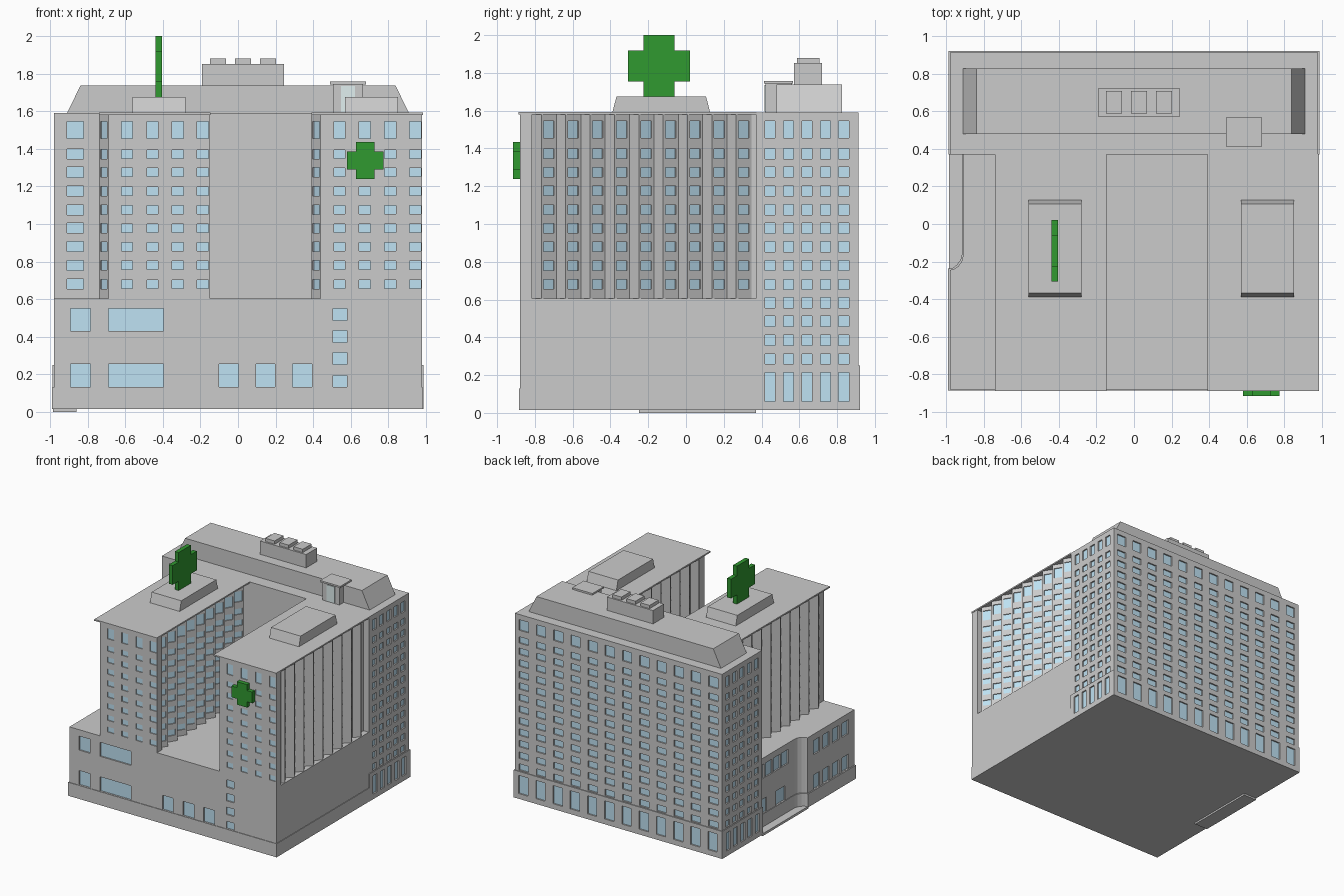
import bpy
from math import hypot

if "Cube" in bpy.data.objects:
    bpy.data.objects.remove(bpy.data.objects["Cube"])


def material(name, rgb):
    m = bpy.data.materials.new(name)
    m.diffuse_color = (*rgb, 1)
    m.use_nodes = True
    m.node_tree.nodes["Principled BSDF"].inputs["Base Color"].default_value = m.diffuse_color
    return m


BLUE = material("window_blue", (0.52, 0.76, 0.9))
PALE = material("pale_glass", (0.75, 0.87, 0.87))
GREEN = material("sign_green", (0.03, 0.32, 0.03))


def mesh(name, verts, faces, mat=None):
    me = bpy.data.meshes.new(name)
    me.from_pydata(verts, [], faces)
    ob = bpy.data.objects.new(name, me)
    bpy.context.collection.objects.link(ob)
    if mat:
        me.materials.append(mat)
    return ob


def box(name, x, y, z, tx=0, ty=0, mat=None):
    """Box from ranges; tx, ty pull the top edges inwards."""
    v = []
    for zz, a, b in ((z[0], 0, 0), (z[1], tx, ty)):
        v += [(x[0] + a, y[0] + b, zz), (x[1] - a, y[0] + b, zz),
              (x[1] - a, y[1] - b, zz), (x[0] + a, y[1] - b, zz)]
    f = [(3, 2, 1, 0), (4, 5, 6, 7)] + [(i, (i + 1) % 4, (i + 1) % 4 + 4, i + 4) for i in range(4)]
    return mesh(name, v, f, mat)


def building(name, outline, z0, z1, windows, depth=0.012):
    """Prism on a counter-clockwise outline; windows[edge] = recessed (u0, u1, z0, z1)."""
    wv, wf, gv, gf = [], [], [], []

    def quad(vs, fs, pts):
        fs.append(tuple(range(len(vs), len(vs) + len(pts))))
        vs.extend(pts)

    for i, a in enumerate(outline):
        b = outline[(i + 1) % len(outline)]
        length = hypot(b[0] - a[0], b[1] - a[1])
        dx, dy = (b[0] - a[0]) / length, (b[1] - a[1]) / length

        def p(u, z, d=0):
            return (a[0] + dx * u - dy * d, a[1] + dy * u + dx * d, z)

        rects = windows.get(i, [])
        us = sorted({0, round(length, 5)} | {round(u, 5) for r in rects for u in r[:2]})
        zs = sorted({z0, z1} | {round(z, 5) for r in rects for z in r[2:]})
        for ua, ub in zip(us, us[1:]):
            for za, zb in zip(zs, zs[1:]):
                u, z = (ua + ub) / 2, (za + zb) / 2
                if not any(r[0] < u < r[1] and r[2] < z < r[3] for r in rects):
                    quad(wv, wf, [p(ua, za), p(ub, za), p(ub, zb), p(ua, zb)])
        for ua, ub, za, zb in rects:
            ring = [(ua, za), (ub, za), (ub, zb), (ua, zb)]
            quad(gv, gf, [p(*c, depth) for c in ring])
            for c, d in zip(ring, ring[1:] + ring[:1]):
                quad(wv, wf, [p(*c), p(*d), p(*d, depth), p(*c, depth)])
    quad(wv, wf, [(x, y, z1) for x, y in outline])
    quad(wv, wf, [(x, y, z0) for x, y in reversed(outline)])
    mesh(name, wv, wf)
    if gf:
        mesh(name + "_windows", gv, gf, BLUE)


def grid(centres, w, rows):
    return [(c - w / 2, c + w / 2, a, b) for c in centres for a, b in rows]


def rows(h, zs):
    return [(z - h / 2, z + h / 2) for z in zs]


FLOORS = [0.68, 0.78, 0.88, 0.978, 1.075, 1.175, 1.275, 1.372]
LOW = [0.285, 0.385, 0.485, 0.583]
TOP = [(1.455, 1.545)]

# Tall back block, with a slightly wider base storey
side = [0.075, 0.173, 0.27, 0.368, 0.465]
back = [0.083 + 0.163 * i for i in range(12)]
tall = rows(0.054, LOW + FLOORS) + TOP
building("back_block", [(-.98, .37), (.98, .37), (.98, .913), (-.98, .913)], 0.25, 1.59, {
    0: grid([0.115], 0.088, rows(0.054, FLOORS) + TOP),
    1: grid(side, 0.054, tall),
    2: grid(back, 0.088, tall),
    3: grid([0.543 - s for s in side], 0.054, tall)})
door = [(0.06, 0.215)]
building("back_block_base", [(-.987, .37), (.987, .37), (.987, .92), (-.987, .92)], 0.015, 0.25, {
    1: grid(side, 0.054, door),
    2: grid([b + 0.007 for b in back], 0.088, door),
    3: grid([0.55 - s for s in side], 0.054, door)})

# Podium with a curved entrance notch on the left
lo, hi = (0.132, 0.255), (0.43, 0.55)
front = [(x0 + .98, x1 + .98, *z) for x0, x1 in ((-.89, -.785), (-.69, -.395)) for z in (lo, hi)]
front += [(x0 + .98, x0 + 1.083, *lo) for x0 in (-.1, .095, .29)]
front += [(1.485, 1.56, z, z + 0.063) for z in (.132, .253, .37, .487)]
building("podium", [(-.98, -.88), (.98, -.88), (.98, .37), (-.91, .37), (-.91, -.17),
                    (-.917, -.2), (-.935, -.225), (-.957, -.24), (-.98, -.245)], 0.13, 0.605, {
    0: front,
    3: grid([0.08, 0.19, 0.3, 0.41], 0.09, [hi]) + grid([0.1, 0.35], 0.12, [lo]),
    8: grid([0.12, 0.25, 0.38, 0.51], 0.085, [lo, hi])})
building("podium_plinth", [(-.99, -.885), (.985, -.885), (.985, .37), (-.915, .37), (-.915, -.16),
                           (-.923, -.19), (-.942, -.217), (-.963, -.233), (-.99, -.238)],
         0.015, 0.13, {})
box("entrance_paving", (-.985, -.86), (-.25, .37), (0, .02))


def wing(name, x0, x1, east_faces_front):
    """Wing with sawtooth bays on both long sides."""
    out, win = [(x0 + .05, -.88), (x1, -.88), (x1, -.815)], {}
    bay = rows(0.05, FLOORS) + TOP
    win[0] = grid([0.1, 0.235, 0.37, 0.503], 0.06, rows(0.045, FLOORS) + TOP)
    pane = grid([0.047], 0.066, bay)
    for i in range(9):                                   # east side, going back
        y = -.815 + .129 * i
        out.append((x1 - .05, y))
        win[len(out) - (1 if east_faces_front else 0)] = pane
        out.append((x1, y + (.08 if east_faces_front else .049)))
    out += [(x1 - .05, .346), (x1 - .05, .372), (x0 + .05, .372)]
    for i in range(9):                                   # west side, coming forward
        y = .346 - .129 * i
        out += [(x0 + .05, y), (x0, y - .049)]
        win[len(out) - 1] = pane
    out.append((x0 + .05, -.815))
    building(name, out, 0.6, 1.582, win, 0.008)
    box(name + "_roof_slab", (x0, x1 + .003), (-.888, .372), (1.58, 1.592))
    c = (x0 + x1) / 2 + .025
    box(name + "_roof_box", (c - .14, c + .14), (-.39, .128), (1.59, 1.675), 0, .022)


wing("left_wing", -.74, -.15, True)
wing("right_wing", .39, .98, False)

# Rooftop plant on the back block
box("back_roof_storey", (-.91, .91), (.48, .827), (1.59, 1.738), .073)
box("vent_base", (-.192, .245), (.572, .72), (1.735, 1.852))
for i in range(3):
    x = -.107 + .133 * i
    box(f"vent_{i + 1}", (x - .043, x + .043), (.587, .707), (1.85, 1.88))
box("roof_hut", (.505, .665), (.422, .56), (1.59, 1.745))
box("roof_hut_cover", (.49, .68), (.412, .567), (1.743, 1.757))
box("roof_hut_door", (.548, .622), (.416, .424), (1.595, 1.735), mat=PALE)


def cross(name, place, r, w):
    """Plus-shaped sign; place maps (u, v, side) to a point."""
    pts = [(-w, -r), (w, -r), (w, -w), (r, -w), (r, w), (w, w),
           (w, r), (-w, r), (-w, w), (-r, w), (-r, -w), (-w, -w)]
    v = [place(a, b, s) for s in (0, 1) for a, b in pts]
    f = [tuple(range(11, -1, -1)), tuple(range(12, 24))]
    f += [(i, (i + 1) % 12, (i + 1) % 12 + 12, i + 12) for i in range(12)]
    mesh(name, v, f, GREEN)


# Green cross signs
cross("roof_cross", lambda a, b, s: (-.44 + .036 * s, -.143 + a, 1.837 + b), .163, .082)
cross("wall_cross", lambda a, b, s: (.677 + a, -.877 - .038 * s, 1.337 + b), .098, .048)
